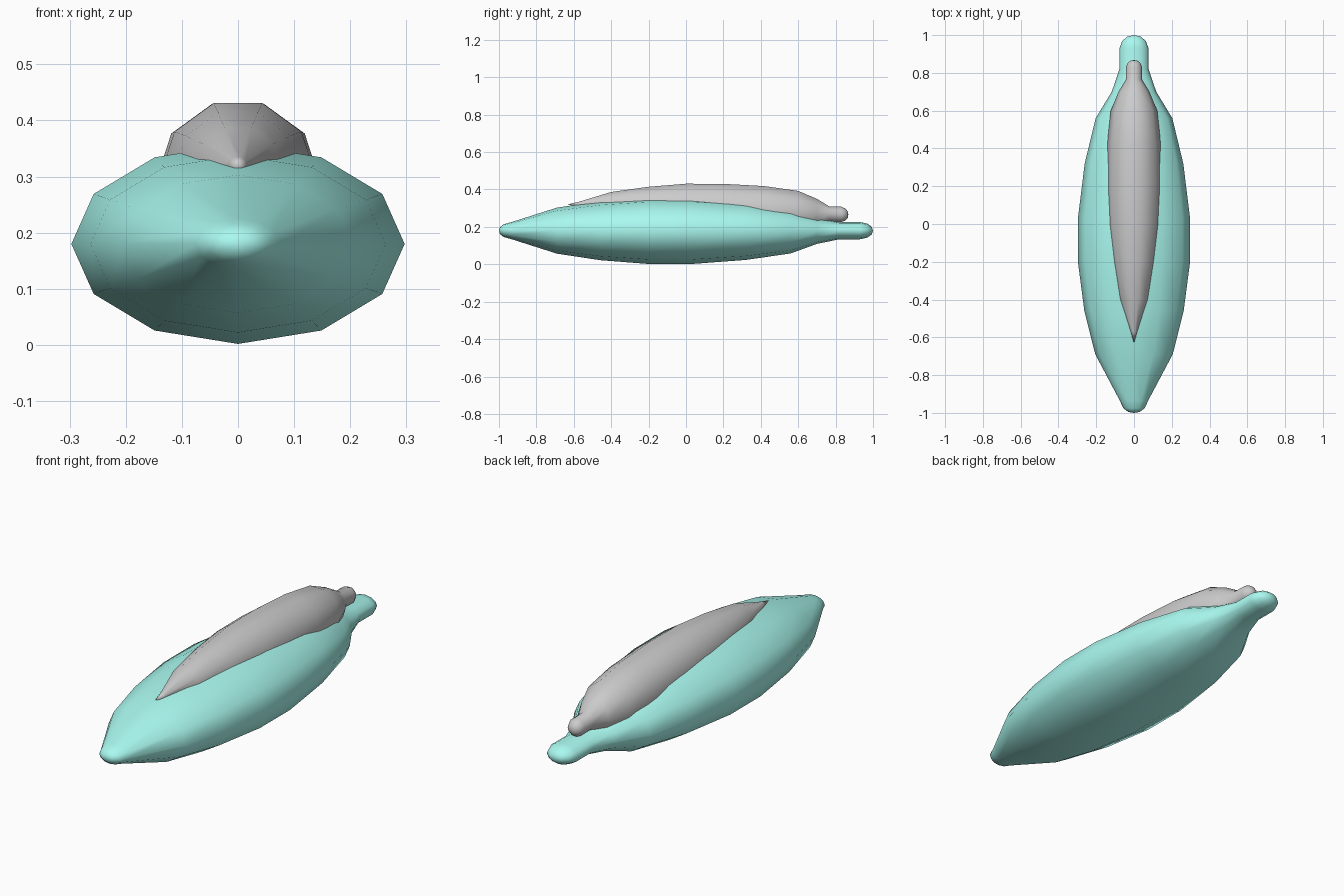
import bpy, bmesh, math

if "Cube" in bpy.data.objects:
    bpy.data.objects.remove(bpy.data.objects["Cube"])


def lathe_y(name, profile, sides, offset, z_scale, axis_z):
    """Spin (y, radius) stations around a lengthwise axis; zero radius gives a pole."""
    bm = bmesh.new()
    rings = []
    for y, r in profile:
        count = sides if r > 0 else 1
        ring = []
        for i in range(count):
            a = 2 * math.pi * (i + offset) / sides
            ring.append(bm.verts.new((r * math.cos(a), y,
                                      axis_z(y) + r * z_scale * math.sin(a))))
        rings.append(ring)
    for a, b in zip(rings, rings[1:]):
        for i in range(sides):
            j = (i + 1) % sides
            if len(a) == 1:
                bm.faces.new((a[0], b[i], b[j]))
            elif len(b) == 1:
                bm.faces.new((a[i], b[0], a[j]))
            else:
                bm.faces.new((a[i], b[i], b[j], a[j]))
    bmesh.ops.recalc_face_normals(bm, faces=bm.faces)
    for f in bm.faces:
        f.smooth = True
    mesh = bpy.data.meshes.new(name)
    bm.to_mesh(mesh)
    bm.free()
    obj = bpy.data.objects.new(name, mesh)
    bpy.context.collection.objects.link(obj)
    return obj


# Flattened twelve-sided hull with a rounded nose and a stub tail
hull = lathe_y("hull", [
    (-1.0, 0), (-0.995, 0.03), (-0.975, 0.057), (-0.935, 0.075),
    (-0.69, 0.205), (-0.46, 0.263), (-0.20, 0.297), (0.03, 0.297),
    (0.32, 0.261), (0.56, 0.203), (0.70, 0.118), (0.82, 0.077),
    (0.93, 0.077), (0.97, 0.062), (0.993, 0.034), (1.0, 0)],
    12, 0, 0.6, lambda y: 0.18)
teal = bpy.data.materials.new("teal")
teal.diffuse_color = (0.40, 0.95, 0.87, 1)
teal.use_nodes = True
teal.node_tree.nodes["Principled BSDF"].inputs["Base Color"].default_value = teal.diffuse_color
hull.data.materials.append(teal)

# Ten-sided canopy, tilted slightly down toward the tail knob
lathe_y("canopy", [
    (-0.63, 0), (-0.57, 0.017), (-0.40, 0.078), (-0.20, 0.115),
    (0.0, 0.14), (0.20, 0.147), (0.42, 0.143), (0.60, 0.123),
    (0.70, 0.082), (0.765, 0.043), (0.83, 0.043), (0.852, 0.034),
    (0.865, 0.018), (0.868, 0)],
    10, 0, 1.0, lambda y: 0.294 - 0.037 * (y - 0.1))
